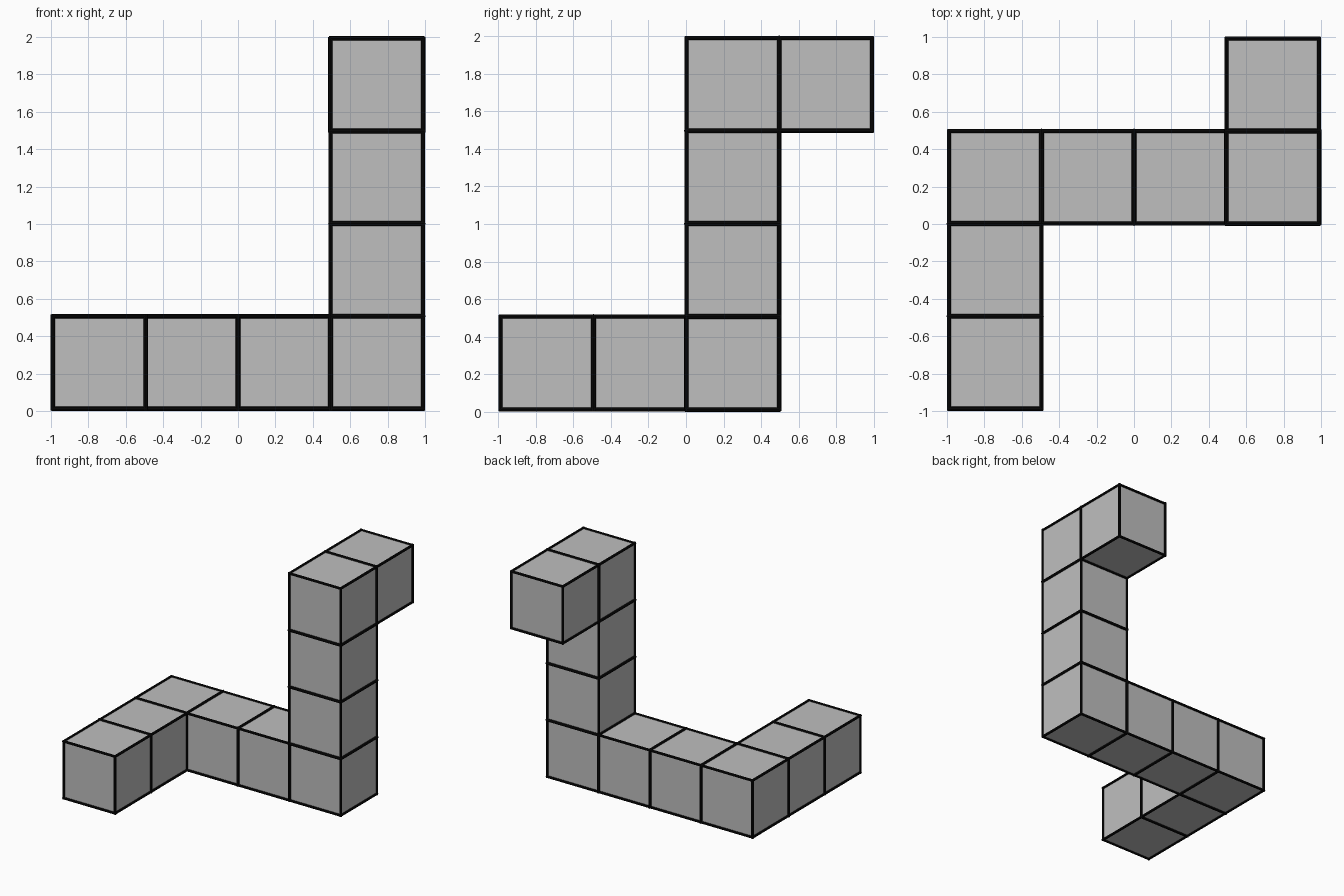
import bpy
import bmesh
from mathutils import Vector, Matrix

cube = bpy.data.objects.get("Cube")
if cube:
    bpy.data.objects.remove(cube, do_unlink=True)

SIZE = 0.495                                   # side of one block
ORIGIN = Vector((-0.99, -0.988, 0.012))        # low corner of the block grid
AXES = [Vector(a) for a in ((1, 0, 0), (0, 1, 0), (0, 0, 1))]


def material(name, value):
    mat = bpy.data.materials.new(name)
    mat.use_nodes = True
    colour = (value, value, value, 1)
    mat.diffuse_color = colour
    mat.node_tree.nodes["Principled BSDF"].inputs["Base Color"].default_value = colour
    return mat


def finish(bm, name, mat):
    mesh = bpy.data.meshes.new(name)
    bm.to_mesh(mesh)
    bm.free()
    mesh.materials.append(mat)
    obj = bpy.data.objects.new(name, mesh)
    bpy.context.scene.collection.objects.link(obj)
    return obj


def place(corner):
    return ORIGIN + Vector(corner) * SIZE


# Block layout: foot, beam, column and head
cells = {(0, j, 0) for j in range(3)}
cells |= {(i, 2, 0) for i in range(4)}
cells |= {(3, 2, k) for k in range(4)}
cells.add((3, 3, 3))

# Outer skin: one square for every block side without a neighbour
bm = bmesh.new()
edges = {}
for cell in cells:
    base = Vector(cell)
    for n in range(3):
        u, v = AXES[(n + 1) % 3], AXES[(n + 2) % 3]
        for side in (0, 1):
            neighbour = base + AXES[n] * (2 * side - 1)
            if tuple(int(c) for c in neighbour) in cells:
                continue
            start = base + AXES[n] * side
            loop = [start, start + u, start + u + v, start + v]
            if not side:
                loop.reverse()
            bm.faces.new([bm.verts.new(place(p)) for p in loop])
        # Record block edges along this axis and how many blocks share them
        for p in (base, base + u, base + v, base + u + v):
            key = (tuple(p), n)
            edges[key] = edges.get(key, 0) + 1
bmesh.ops.remove_doubles(bm, verts=bm.verts, dist=0.001)
finish(bm, "block_body", material("block grey", 0.52))

# Dark rods along all block edges, slightly thicker at the seams
bm = bmesh.new()
for (start, n), shared in edges.items():
    radius = 0.013 if shared > 1 else 0.011
    middle = place(Vector(start) + AXES[n] / 2)
    turn = AXES[2].rotation_difference(AXES[n]).to_matrix().to_4x4()
    bmesh.ops.create_cone(bm, cap_ends=True, segments=8, radius1=radius, radius2=radius,
                          depth=SIZE + 0.016, matrix=Matrix.Translation(middle) @ turn)
rods = finish(bm, "edge_rods", material("outline black", 0.003))

bpy.context.view_layer.objects.active = rods
rods.select_set(True)
bpy.ops.object.shade_smooth_by_angle()
